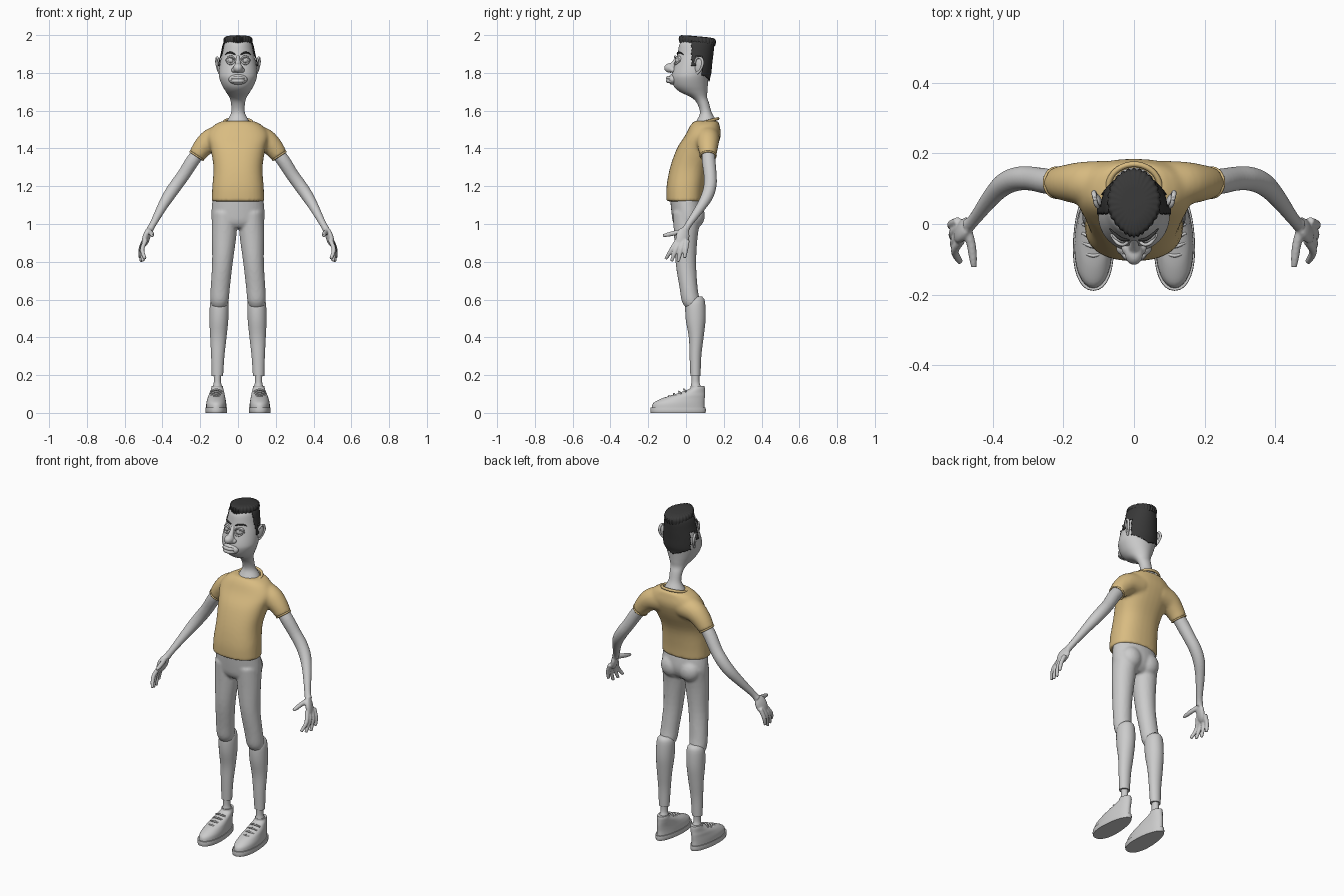
import bpy, bmesh, math
from mathutils import Vector, Matrix

cube = bpy.data.objects.get("Cube")
if cube:
    bpy.data.objects.remove(cube, do_unlink=True)


def material(name, rgb):
    m = bpy.data.materials.new(name)
    m.use_nodes = True
    m.diffuse_color = (*rgb, 1)
    m.node_tree.nodes["Principled BSDF"].inputs["Base Color"].default_value = (*rgb, 1)
    return m


GREY = material("neutral_grey", (0.6, 0.6, 0.6))
TAN = material("mustard_cloth", (0.69, 0.5, 0.22))
DARK = material("dark_hair", (0.04, 0.04, 0.04))


def resample(rows, k):
    """Smooth curve through rows of numbers."""
    rows = [Vector(r) for r in rows]
    p = [rows[0]] + rows + [rows[-1]]
    out = []
    for a, b, c, d in zip(p, p[1:], p[2:], p[3:]):
        for i in range(k):
            t = i / k
            out.append(b + (c - a) * (t / 2) + (a * 2 - b * 5 + c * 4 - d) * (t * t / 2)
                       + (b * 3 - a - c * 3 + d) * (t ** 3 / 2))
    return out + [rows[-1]]


def skin_rings(bm, rings, closed=False):
    vs = [[bm.verts.new(c) for c in r] for r in rings]
    n = len(vs[0])
    pairs = list(zip(vs, vs[1:])) + ([(vs[-1], vs[0])] if closed else [])
    for a, b in pairs:
        for i in range(n):
            bm.faces.new((a[i], a[(i + 1) % n], b[(i + 1) % n], b[i]))
    if not closed:
        bm.faces.new(vs[0][::-1])
        bm.faces.new(vs[-1])


def loft(bm, rows, k=4, n=32, taper=0.0, power=1.0, grow=0.0):
    """Level oval rings: x, y, z, half width, half depth."""
    rings = []
    for x, y, z, rx, ry in resample(rows, k):
        ring = []
        for i in range(n):
            a = math.tau * i / n
            c, s = math.cos(a), math.sin(a)
            c, s = (math.copysign(abs(q) ** power, q) for q in (c, s))
            ring.append((x + (rx + grow) * c * (1 - taper * s), y + (ry + grow) * s, z))
        rings.append(ring)
    skin_rings(bm, rings)


def tube(bm, rows, k=4, n=14, closed=False):
    """Round tube along a path: x, y, z, radius."""
    pts = [Vector(r) for r in rows] if closed else resample(rows, k)
    axis = (pts[-1] - pts[0]).xyz
    ref = Vector((1, 0, 0)) if abs(axis.y) > 0.7 * axis.length else Vector((0, 1, 0))
    if closed:
        ref = Vector((0, 0, 1))
    rings = []
    m = len(pts)
    for j, p in enumerate(pts):
        nxt = pts[(j + 1) % m] if closed else pts[min(j + 1, m - 1)]
        prv = pts[j - 1] if closed or j else pts[0]
        t = (nxt - prv).xyz.normalized()
        u = ref.cross(t).normalized()
        v = t.cross(u)
        rings.append([p.xyz + (u * math.cos(math.tau * i / n) + v * math.sin(math.tau * i / n)) * p.w
                      for i in range(n)])
    skin_rings(bm, rings, closed)


def ball(bm, centre, radii, rot=(0, 0, 0), seg=24):
    mat = Matrix.Translation(centre)
    for axis, ang in zip("XYZ", rot):
        mat = mat @ Matrix.Rotation(ang, 4, axis)
    mat = mat @ Matrix.Diagonal((*radii, 1))
    bmesh.ops.create_uvsphere(bm, u_segments=seg, v_segments=seg // 2, radius=1, matrix=mat)


def finish(name, bm, mat, mirror=False, voxel=0, smooth=4):
    bmesh.ops.recalc_face_normals(bm, faces=bm.faces)
    me = bpy.data.meshes.new(name)
    bm.to_mesh(me)
    bm.free()
    me.materials.append(mat)
    for p in me.polygons:
        p.use_smooth = True
    me.set_sharp_from_angle(angle=math.radians(50))
    ob = bpy.data.objects.new(name, me)
    bpy.context.collection.objects.link(ob)
    if mirror:
        ob.modifiers.new("mirror", "MIRROR").use_mirror_merge = False
    if voxel:
        r = ob.modifiers.new("fuse", "REMESH")
        r.mode, r.voxel_size, r.use_smooth_shade = "VOXEL", voxel, True
        s = ob.modifiers.new("relax", "SMOOTH")
        s.factor, s.iterations = 0.5, smooth
    return ob


# Head and neck
HEAD = [(0, .1, 1.52, .07, .06), (0, .108, 1.55, .056, .05), (0, .105, 1.59, .036, .031),
        (0, .09, 1.64, .037, .032), (0, .07, 1.67, .045, .042), (0, .04, 1.7, .064, .073),
        (0, .025, 1.73, .082, .09), (0, .021, 1.77, .098, .098), (0, .026, 1.8, .101, .1),
        (0, .036, 1.85, .095, .095), (0, .046, 1.9, .084, .091), (0, .053, 1.95, .073, .088),
        (0, .055, 1.972, .06, .075)]
bm = bmesh.new()
loft(bm, HEAD, n=48)
finish("head", bm, GREY)

# Nose with bridge and nostrils
bm = bmesh.new()
ball(bm, (0, -.083, 1.826), (.026, .033, .026))
for s in (-1, 1):
    ball(bm, (s * .021, -.068, 1.815), (.015, .018, .014))
tube(bm, [(0, -.075, 1.83, .02), (0, -.055, 1.865, .012), (0, -.038, 1.89, .01)])
finish("nose", bm, GREY, voxel=.004)

# Mouth
bm = bmesh.new()
ball(bm, (0, -.07, 1.765), (.05, .026, .028))
for z, r in ((1.774, .009), (1.758, .011)):
    tube(bm, [(-.042, -.07, z - .004, .003), (-.022, -.091, z, r), (0, -.096, z, r),
              (.022, -.091, z, r), (.042, -.07, z - .004, .003)])
finish("mouth", bm, GREY)

# Eyes with lids and irises
bm = bmesh.new()
ball(bm, (.04, -.033, 1.867), (.023, .024, .023))
ball(bm, (.038, -.055, 1.867), (.011, .004, .011), seg=16)
for lift in (-1, 1):
    tube(bm, [(.016, -.048, 1.866, .004), (.028, -.058, 1.867 + lift * .017, .005),
              (.046, -.054, 1.867 + lift * .019, .005), (.065, -.03, 1.866, .004)], n=8)
finish("eyes", bm, GREY, mirror=True)

# Eyebrows
bm = bmesh.new()
tube(bm, [(.014, -.045, 1.897, .003), (.035, -.043, 1.907, .005),
          (.055, -.028, 1.906, .004), (.068, -.014, 1.897, .002)], n=8)
finish("eyebrows", bm, DARK, mirror=True)

# Ears
bm = bmesh.new()
ball(bm, (.099, .065, 1.838), (.009, .022, .04), (-.15, .12, -.4))
tube(bm, [(.096, .045, 1.845, .005), (.107, .055, 1.876, .006), (.112, .08, 1.878, .007),
          (.113, .089, 1.85, .007), (.105, .076, 1.815, .006), (.096, .058, 1.798, .008)], n=10)
finish("ears", bm, GREY, mirror=True)

# Cropped side and back hair as a shell over the skull
bm = bmesh.new()
loft(bm, HEAD, k=8, n=96, grow=.003)


def bald(f):
    x, y, z = f.calc_center_median()
    nape = y > .083 and z > 1.755 + .4 * abs(x)
    temple = y > .03 and z > 1.885
    sideburn = .03 < y < .052 and z > 1.835
    return not (nape or temple or sideburn)


bmesh.ops.delete(bm, geom=[f for f in bm.faces if bald(f)], context="FACES")
shell = finish("cropped_hair", bm, DARK)
sol = shell.modifiers.new("thickness", "SOLIDIFY")
sol.thickness, sol.offset = .005, 1

# Flat top hair with ridged edge, pointed towards the brow
bm = bmesh.new()
rings = []
for z, size in ((1.952, .85), (1.955, .97), (1.975, 1.03), (1.99, 1.0), (1.997, .88), (1.999, .45)):
    ring = []
    for i in range(144):
        a = math.tau * i / 144
        r = size * (1 + .025 * math.cos(28 * a))
        c, s = math.cos(a), math.sin(a)
        width = .073 * (1 - .3 * max(0, -s) ** 2)
        y = .06 + .094 * s * r
        ring.append((width * c * r, y, z - .09 * (y + .03) + .003))
    rings.append(ring)
skin_rings(bm, rings)
finish("flat_top_hair", bm, DARK)

# Shirt body with sleeves
bm = bmesh.new()
loft(bm, [(0, -.007, 1.12, .14, .097), (0, -.003, 1.2, .136, .1), (0, .016, 1.3, .13, .1),
          (0, .057, 1.4, .146, .105), (0, .09, 1.47, .163, .094), (0, .1, 1.52, .13, .078),
          (0, .107, 1.545, .085, .064)], power=.85)
for s in (-1, 1):
    tube(bm, [(s * .07, .11, 1.46, .07), (s * .14, .115, 1.445, .062), (s * .187, .116, 1.405, .053),
              (s * .22, .117, 1.36, .044)], n=24)
finish("shirt", bm, TAN, voxel=.009, smooth=5)

# Collar, sleeve cuffs and bottom hem
bm = bmesh.new()
circle = [(math.cos(math.tau * i / 40), math.sin(math.tau * i / 40)) for i in range(40)]
tube(bm, [(.073 * c, .103 + .066 * s, 1.54 + .018 * s, .008) for c, s in circle], n=8, closed=True)
finish("collar", bm, TAN)
bm = bmesh.new()
out, mid = Vector((.83, 0, .55)), Vector((.219, .117, 1.361))
tube(bm, [(*(mid + out * .041 * c + Vector((0, .041 * s, 0))), .005) for c, s in circle],
     n=8, closed=True)
finish("sleeve_cuffs", bm, TAN, mirror=True)

# Arms with hands
bm = bmesh.new()
tube(bm, [(.19, .117, 1.4, .034), (.24, .12, 1.335, .036), (.288, .128, 1.26, .034),
          (.328, .128, 1.205, .034), (.366, .113, 1.15, .032), (.402, .078, 1.09, .026),
          (.45, .015, 1.0, .018), (.468, -.003, .968, .02)], n=20)
ball(bm, (.485, -.018, .93), (.018, .037, .055), (-.2, -.3, .25))
for j, (tx, ty, tz) in enumerate([(.492, -.107, .815), (.503, -.077, .803),
                                  (.512, -.042, .8), (.518, -.008, .82)]):
    by = -.046 + .018 * j
    tube(bm, [(.488 + .003 * j, by, .915, .012), (.507 + .003 * j, (by + ty) / 2, .865, .0115),
              (tx, ty, tz, .009)])
tube(bm, [(.472, -.015, .962, .014), (.461, -.055, .953, .013), (.456, -.09, .945, .012),
          (.453, -.122, .938, .008)])
finish("arms", bm, GREY, mirror=True, voxel=.0045, smooth=3)

# Trouser seat and thighs
bm = bmesh.new()
loft(bm, [(0, 0, 1.135, .134, .084), (0, .008, 1.06, .141, .085), (0, .005, 1.01, .137, .074),
          (0, 0, .98, .11, .05)])
for s in (-1, 1):
    ball(bm, (s * .06, .05, 1.045), (.062, .05, .065))
    loft(bm, [(s * .071, .008, 1.06, .066, .078), (s * .073, 0, .95, .066, .064),
              (s * .082, -.001, .8, .055, .055), (s * .094, .014, .66, .051, .048),
              (s * .098, .026, .59, .048, .048), (s * .099, .034, .555, .034, .034)], n=24)
finish("trousers", bm, GREY, voxel=.008, smooth=3)

# Lower trouser legs
bm = bmesh.new()
loft(bm, [(.099, .062, .615, .026, .024), (.099, .05, .59, .047, .05), (.101, .051, .5, .05, .053),
          (.104, .054, .4, .043, .039), (.107, .05, .3, .035, .031), (.109, .05, .195, .03, .027)])
finish("lower_legs", bm, GREY, mirror=True)

# Ankles and socks
bm = bmesh.new()
loft(bm, [(.109, .05, .21, .02, .021), (.109, .05, .165, .019, .021), (.109, .052, .14, .024, .027),
          (.109, .055, .11, .028, .035)], n=20)
finish("ankles", bm, GREY, mirror=True)

# Shoe uppers
bm = bmesh.new()
loft(bm, [(.115, -.042, .025, .053, .14), (.115, -.038, .052, .052, .135), (.114, -.015, .076, .047, .114),
          (.113, .01, .092, .043, .09), (.111, .034, .108, .038, .066), (.11, .06, .128, .032, .04),
          (.11, .061, .142, .029, .037)], taper=.16)
finish("shoe_uppers", bm, GREY, mirror=True)

# Shoe soles
bm = bmesh.new()
loft(bm, [(.115, -.042, 0, .055, .145), (.115, -.042, .012, .057, .147), (.115, -.042, .028, .056, .146)],
     taper=.16, power=.92)
finish("shoe_soles", bm, GREY, mirror=True)

# Laces
bm = bmesh.new()
for i in range(4):
    y, z = -.09 + .026 * i, .09 + .0115 * i
    tube(bm, [(.083, y + .012, z - .012, .004), (.115, y, z, .005), (.146, y + .012, z - .012, .004)], n=8)
finish("shoe_laces", bm, GREY, mirror=True)
